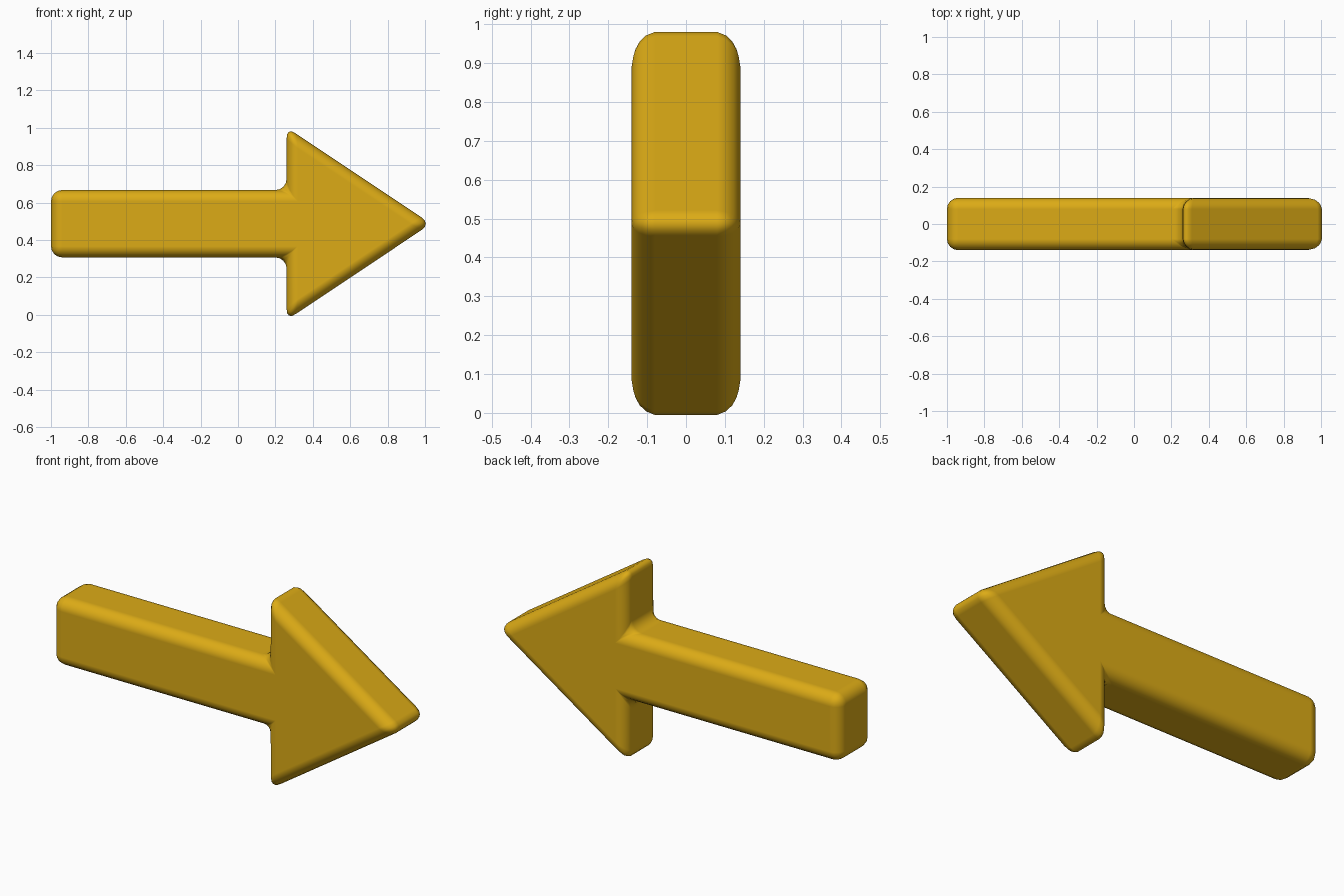
import bpy
import bmesh

cube = bpy.data.objects.get("Cube")
if cube:
    bpy.data.objects.remove(cube, do_unlink=True)

# Golden yellow for the whole arrow
gold = bpy.data.materials.new("golden_yellow")
gold.use_nodes = True
colour = (0.72, 0.41, 0.008, 1.0)
gold.diffuse_color = colour
gold.node_tree.nodes["Principled BSDF"].inputs["Base Color"].default_value = colour

MID_Z = 0.4875
HALF_DEPTH = 0.14
BEVEL = 0.06

# Upper half of the outline from tail to tip, mirrored for the lower half
upper = [(-1.0, 0.18), (0.26, 0.18), (0.26, 0.515), (1.032, 0.0)]
lower = [(x, -z) for x, z in reversed(upper[:-1])]

# Arrow: extruded outline
bm = bmesh.new()
verts = [bm.verts.new((x, -HALF_DEPTH, MID_Z + z)) for x, z in upper + lower]
face = bm.faces.new(verts)
result = bmesh.ops.extrude_face_region(bm, geom=[face])
moved = [v for v in result["geom"] if isinstance(v, bmesh.types.BMVert)]
bmesh.ops.translate(bm, verts=moved, vec=(0, 2 * HALF_DEPTH, 0))
bmesh.ops.recalc_face_normals(bm, faces=bm.faces)
mesh = bpy.data.meshes.new("arrow")
bm.to_mesh(mesh)
bm.free()
mesh.materials.append(gold)
arrow = bpy.data.objects.new("arrow", mesh)
bpy.context.collection.objects.link(arrow)

# Rounded edges and inner corners, smooth all over
bevel = arrow.modifiers.new("rounded_edges", "BEVEL")
bevel.width = BEVEL
bevel.segments = 4
bevel.limit_method = "ANGLE"
bevel.use_clamp_overlap = False
bevel.harden_normals = True
mesh.shade_smooth()
